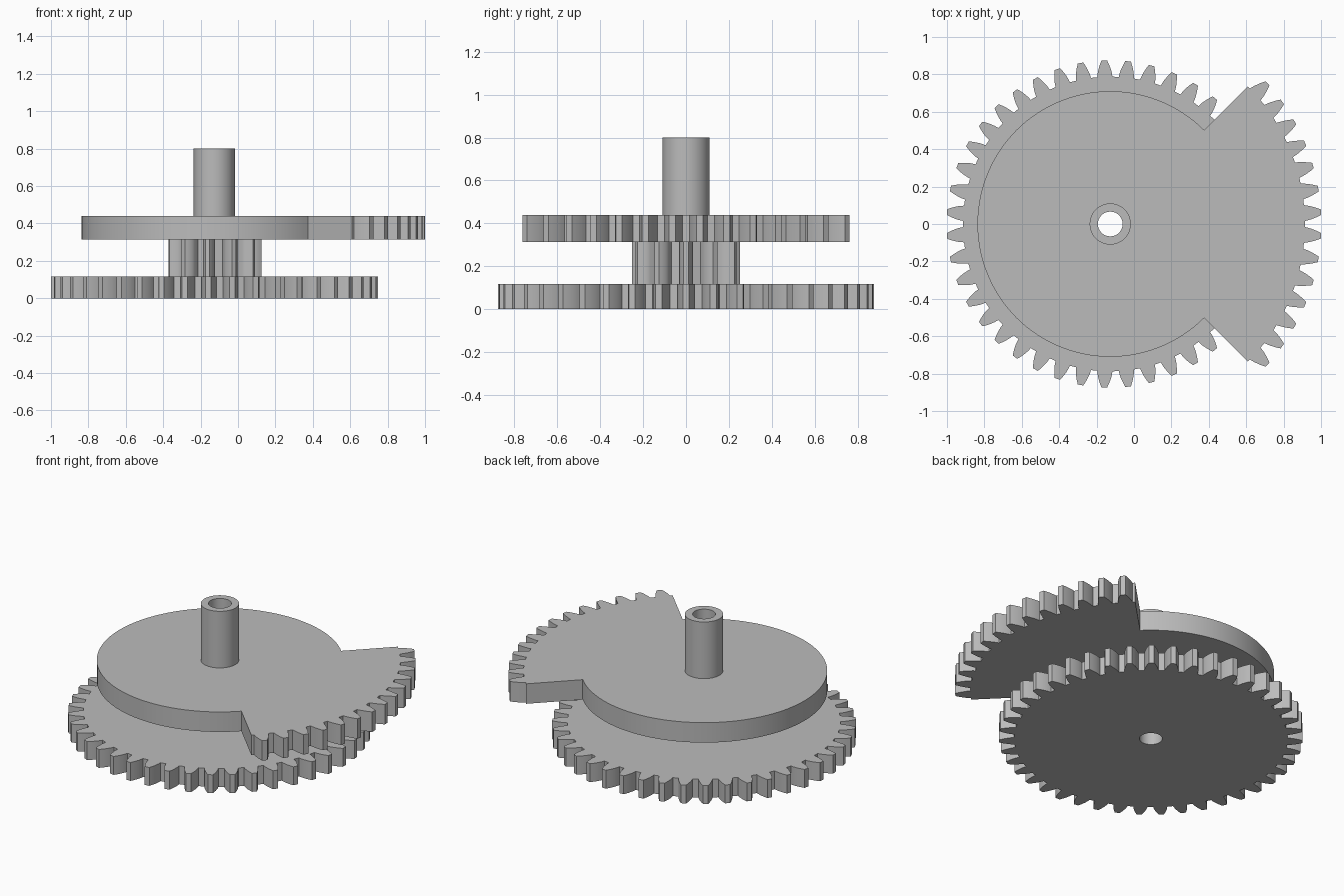
import bpy
import bmesh
from math import sin, cos, tan, acos, pi, radians

if "Cube" in bpy.data.objects:
    bpy.data.objects.remove(bpy.data.objects["Cube"], do_unlink=True)

MODULE = 0.0389
PRESSURE = radians(20)
CENTRE_X = -0.127
BORE = 0.066

grey = bpy.data.materials.new("plain grey")
grey.use_nodes = True
colour = (0.5, 0.5, 0.5, 1)
grey.diffuse_color = colour
grey.node_tree.nodes["Principled BSDF"].inputs["Base Color"].default_value = colour


def polar(r, a):
    return (r * cos(a), r * sin(a))


def arc(r, start, end, steps):
    return [polar(r, start + (end - start) * i / steps) for i in range(steps + 1)]


def circle(r, steps=96):
    return arc(r, 0, 2 * pi, steps)[:-1]


def involute(a):
    return tan(a) - a


def tooth(count, angle, steps=5):
    """Outline of one involute tooth, from root to tip and back."""
    pitch_r = MODULE * count / 2
    base = pitch_r * cos(PRESSURE)
    root, tip = pitch_r - 1.25 * MODULE, pitch_r + MODULE
    start = max(base, root)

    def half(r):
        return pi / (2 * count) + involute(PRESSURE) - involute(acos(min(1, base / r)))

    flank = [(start + (tip - start) * i / steps) for i in range(steps + 1)]
    side = [(r, half(r)) for r in flank]
    if root < base:
        side.insert(0, (root, half(start)))
    return ([polar(r, angle - h) for r, h in side]
            + [polar(r, angle + h) for r, h in reversed(side)])


def gear(count, indices, offset=0.0):
    points = []
    for i in indices:
        points += tooth(count, 2 * pi * (i + offset) / count)
    return points


def bored_prism(name, outline, bottom, top):
    """Extrude an outline with the central bore left open."""
    bm = bmesh.new()
    edges = []
    for loop in (outline, circle(BORE, 48)):
        verts = [bm.verts.new((x, y, 0)) for x, y in loop]
        edges += [bm.edges.new((verts[i - 1], v)) for i, v in enumerate(verts)]
    bmesh.ops.triangle_fill(bm, use_beauty=True, edges=edges, normal=(0, 0, 1))
    extruded = bmesh.ops.extrude_face_region(bm, geom=bm.faces[:])
    upper = [g for g in extruded["geom"] if isinstance(g, bmesh.types.BMVert)]
    bmesh.ops.translate(bm, verts=upper, vec=(0, 0, top - bottom))
    bmesh.ops.recalc_face_normals(bm, faces=bm.faces[:])
    mesh = bpy.data.meshes.new(name)
    bm.to_mesh(mesh)
    bm.free()
    mesh.materials.append(grey)
    obj = bpy.data.objects.new(name, mesh)
    obj.location = (CENTRE_X, 0, bottom)
    bpy.context.collection.objects.link(obj)
    bpy.ops.object.select_all(action='DESELECT')
    obj.select_set(True)
    bpy.context.view_layer.objects.active = obj
    bpy.ops.object.shade_smooth_by_angle(angle=radians(15))
    return obj


# Large lower gear and the small pinion above it
bored_prism("lower_gear", gear(43, range(43)), 0, 0.117)
bored_prism("pinion", gear(11, range(11)), 0.117, 0.313)

# Round disc with a toothed quarter sector reaching out to +x
sector_root = MODULE * (56 / 2 - 1.25)
sector = arc(0.71, pi / 4, 7 * pi / 4, 90)
sector.append(polar(sector_root, -pi / 4))
sector += gear(56, range(-7, 7), 0.5)
sector.append(polar(sector_root, pi / 4))
bored_prism("sector_disc", sector, 0.313, 0.44)

# Hollow shaft
bored_prism("shaft", circle(0.11, 64), 0.44, 0.8)
